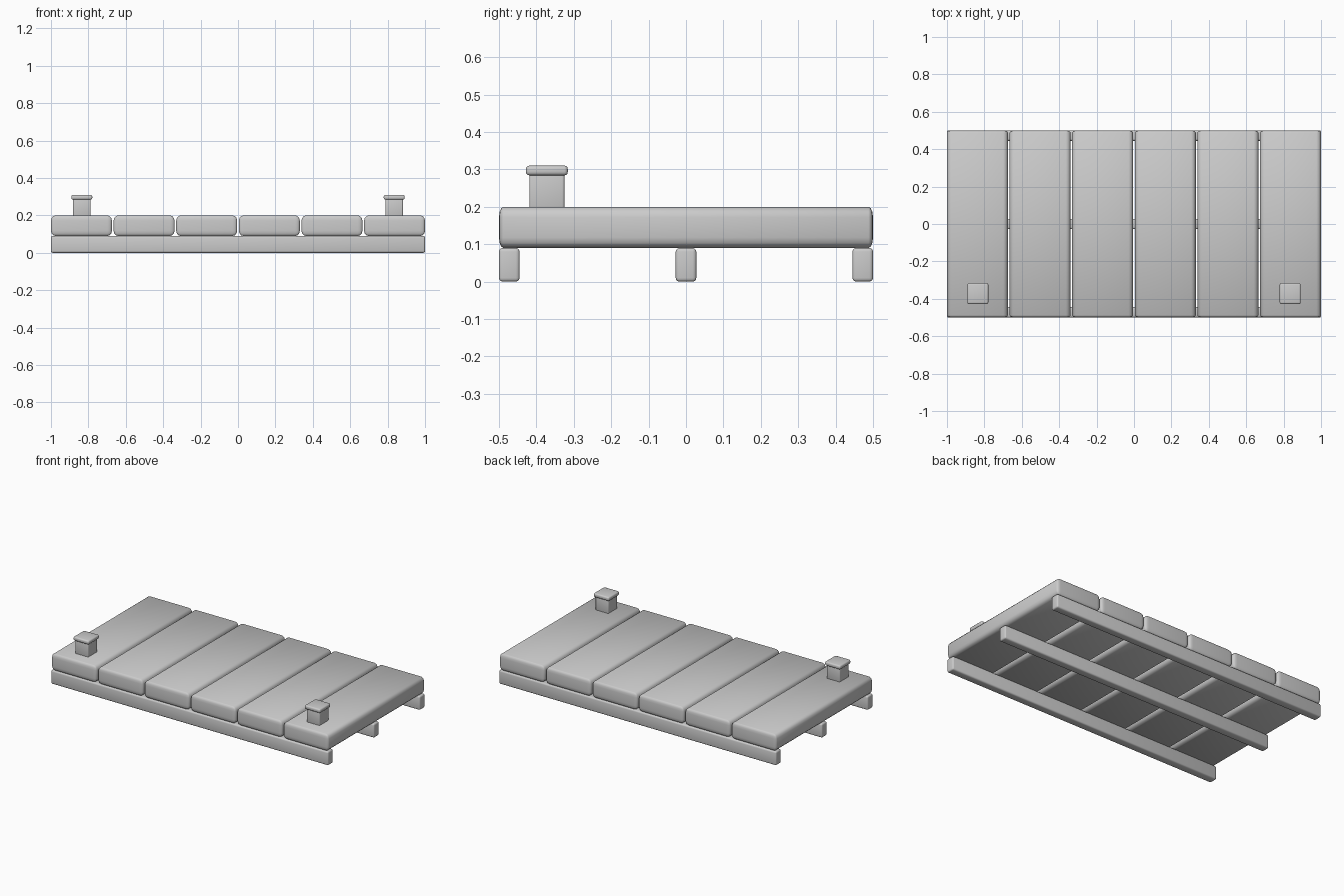
import bpy, bmesh
from mathutils import Vector

default = bpy.data.objects.get("Cube")
if default:
    bpy.data.objects.remove(default, do_unlink=True)

GREY = (0.6, 0.6, 0.6, 1)
mat = bpy.data.materials.new("light grey")
mat.use_nodes = True
mat.diffuse_color = GREY
mat.node_tree.nodes["Principled BSDF"].inputs["Base Color"].default_value = GREY


def rounded_box(name, low, high, radii, segments=3):
    """Box between two corners, its edges rounded by a separate radius per axis."""
    low, high, radii = Vector(low), Vector(high), Vector(radii)
    bm = bmesh.new()
    bmesh.ops.create_cube(bm, size=2)
    bmesh.ops.bevel(bm, geom=bm.edges[:], offset=0.5, segments=segments,
                    profile=0.5, affect='EDGES')
    half, centre = (high - low) / 2, (high + low) / 2
    for v in bm.verts:
        for i in range(3):
            sign = 1 if v.co[i] > 0 else -1
            # the inner half of the cube is the flat, the outer half the rounding
            inset = (1 - abs(v.co[i])) / 0.5 * radii[i]
            v.co[i] = sign * (half[i] - inset)
    mesh = bpy.data.meshes.new(name)
    bm.to_mesh(mesh)
    bm.free()
    mesh.materials.append(mat)
    obj = bpy.data.objects.new(name, mesh)
    obj.location = centre
    bpy.context.collection.objects.link(obj)
    bpy.ops.object.select_all(action='DESELECT')
    obj.select_set(True)
    bpy.context.view_layer.objects.active = obj
    bpy.ops.object.shade_smooth_by_angle(angle=0.7)
    return obj


# deck planks
count, gap = 6, 0.009
width = (2 - gap * (count - 1)) / count
for i in range(count):
    x = -1 + i * (width + gap)
    rounded_box(f"plank_{i + 1}", (x, -0.5, 0.09), (x + width, 0.5, 0.2),
                (0.025, 0.012, 0.028))

# support beams under the deck
for name, y in (("front", -0.4725), ("middle", 0), ("back", 0.4725)):
    rounded_box(f"{name}_beam", (-1, y - 0.0275, 0), (1, y + 0.0275, 0.09),
                (0.008, 0.01, 0.01))

# mooring posts with caps on the front corners
for name, x in (("right", -0.835), ("left", 0.835)):
    y = -0.372
    rounded_box(f"{name}_post", (x - 0.047, y - 0.047, 0.195),
                (x + 0.047, y + 0.047, 0.29), (0.006, 0.006, 0.006))
    rounded_box(f"{name}_post_cap", (x - 0.056, y - 0.056, 0.284),
                (x + 0.056, y + 0.056, 0.31), (0.009, 0.009, 0.009))
